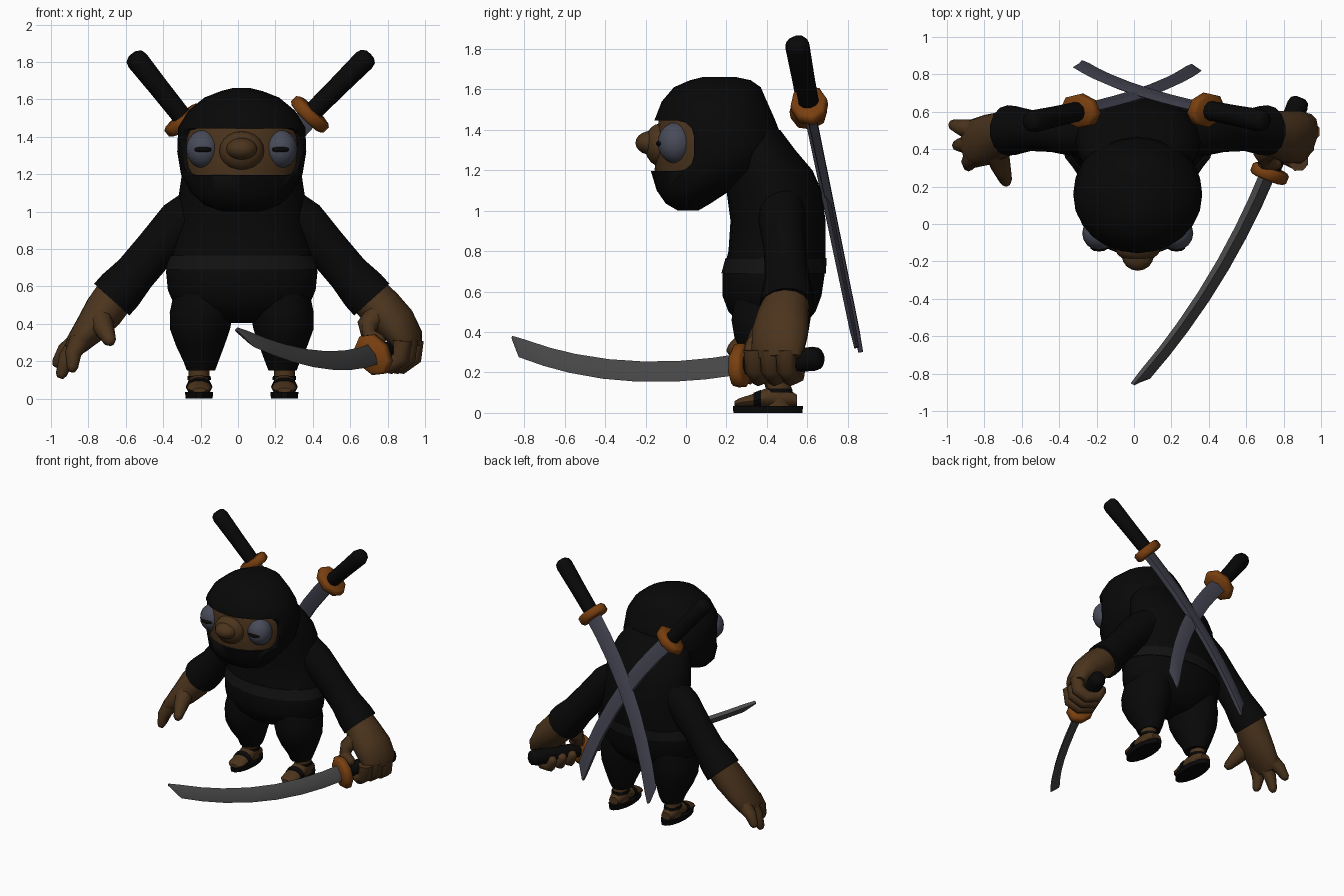
import bpy, bmesh, math
from mathutils import Vector as V

if "Cube" in bpy.data.objects:
    bpy.data.objects.remove(bpy.data.objects["Cube"])

CX = 0.02  # the body's mirror plane


def material(name, rgb):
    m = bpy.data.materials.new(name)
    m.diffuse_color = (*rgb, 1)
    m.use_nodes = True
    m.node_tree.nodes["Principled BSDF"].inputs["Base Color"].default_value = m.diffuse_color
    return m


CLOTH = material("black_cloth", (0.0025, 0.0025, 0.0025))
BELT = material("belt_cloth", (0.006, 0.006, 0.006))
SKIN = material("brown_skin", (0.07, 0.034, 0.012))
EYE = material("eye_grey", (0.065, 0.07, 0.1))
STEEL = material("grey_steel", (0.065, 0.065, 0.065))
BLUE_STEEL = material("blue_steel", (0.055, 0.055, 0.08))
BRASS = material("copper", (0.19, 0.05, 0.005))


def finish(name, bm, mat, angle=45):
    bmesh.ops.recalc_face_normals(bm, faces=bm.faces)
    me = bpy.data.meshes.new(name)
    bm.to_mesh(me)
    bm.free()
    me.materials.append(mat)
    me.shade_smooth()
    me.set_sharp_from_angle(angle=math.radians(angle))
    ob = bpy.data.objects.new(name, me)
    bpy.context.collection.objects.link(ob)
    return ob


def skin(name, rings, mat, angle=45):
    """Bridge equal-sized rings of points and cap both ends."""
    bm = bmesh.new()
    rs = [[bm.verts.new(p) for p in r] for r in rings]
    n = len(rs[0])
    for a, b in zip(rs, rs[1:]):
        for i in range(n):
            j = (i + 1) % n
            bm.faces.new((a[i], a[j], b[j], b[i]))
    bm.faces.new(rs[0])
    bm.faces.new(rs[-1])
    return finish(name, bm, mat, angle)


def loft(name, stations, mat, side=(1, 0, 0), n=14, axis=None, angle=45):
    """Elliptical rings (centre, radius along side, other radius) on a path."""
    pts = [V(s[0]) for s in stations]
    rings = []
    for i, (_, ra, rb) in enumerate(stations):
        t = V(axis) if axis else pts[min(i + 1, len(pts) - 1)] - pts[max(i - 1, 0)]
        t.normalize()
        u = V(side)
        u = (u - t * u.dot(t)).normalized()
        w = t.cross(u)
        rings.append([pts[i] + u * ra * math.cos(k * math.tau / n)
                      + w * rb * math.sin(k * math.tau / n) for k in range(n)])
    return skin(name, rings, mat, angle)


def stack(name, rows, mat, n=20, inset=0):
    """Horizontal rings given as z, front y, back y, half width."""
    return loft(name, [((CX, (a + b) / 2, z), r - inset, (b - a) / 2 - inset)
                       for z, a, b, r in rows], mat, n=n, axis=(0, 0, 1))


def ball(name, centre, radii, mat, seg=16):
    bm = bmesh.new()
    bmesh.ops.create_uvsphere(bm, u_segments=seg, v_segments=seg // 2 + 2, radius=1)
    for v in bm.verts:
        v.co = V([c + a * r for c, a, r in zip(centre, v.co, radii)])
    return finish(name, bm, mat, 60)


def finger(name, pts, r0, r1, side):
    """Tapered digit with a rounded tip."""
    pts = [V(p) for p in pts]
    m = len(pts) - 1
    st = [(p, r0 + (r1 - r0) * i / m, r0 + (r1 - r0) * i / m) for i, p in enumerate(pts)]
    d = (pts[-1] - pts[-2]).normalized()
    st.append((pts[-1] + d * r1 * 0.7, r1 * 0.55, r1 * 0.55))
    return loft(name, st, SKIN, side=side, n=8, angle=60)


def sword(name, guard, tip, pommel, hint, arc, steel):
    g, p1, p2 = V(guard), V(tip), V(pommel)
    chord = (p1 - g).normalized()
    bow = V(hint)
    bow = (bow - chord * bow.dot(chord)).normalized()
    flat = chord.cross(bow)
    # curved single-edged blade
    rings = []
    for t in (0, 0.12, 0.25, 0.4, 0.55, 0.7, 0.82, 0.94, 1):
        w = 0.06 - 0.012 * t
        c = g.lerp(p1, t) + bow * 4 * arc * t * (1 - t)
        th = 0.024 - 0.008 * t
        if t == 1:
            c, w, th = p1 - bow * 0.035, 0.008, 0.012
        rings.append([c + bow * w * a + flat * th * b for a, b in
                      ((-1, -0.85), (-1, 0.85), (0.2, 1), (1, 0), (0.2, -1))])
    skin(name + "_blade", rings, steel, 50)
    # octagonal guard
    d = (p2 - g).normalized()
    loft(name + "_guard", [(g + d * o, 0.122 * s, 0.092 * s) for o, s in
                           ((-0.033, 0.86), (-0.02, 1), (0.02, 1), (0.033, 0.86))],
         BRASS, side=bow, n=8, angle=50)
    # handle with rounded pommel
    L = (p2 - g).length
    loft(name + "_handle", [(g + d * o, r, r) for o, r in
                            ((0, 0.052), (L * 0.5, 0.055), (L - 0.03, 0.06),
                             (L, 0.052), (L + 0.015, 0.03))], CLOTH, side=bow, n=10)


# Torso and belt
stack("torso", [(0.405, .34, .54, .08), (0.44, .27, .59, .24), (0.5, .21, .64, .36),
                (0.58, .18, .67, .395), (0.68, .18, .685, .405), (0.8, .21, .69, .37),
                (0.95, .22, .69, .34), (1.1, .2, .67, .335), (1.2, .2, .625, .32),
                (1.3, .2, .54, .29), (1.4, .2, .465, .22)], CLOTH)
stack("belt", [(0.69, .175, .692, .408), (0.765, .195, .695, .387)], BELT)

# Hood with the face opening cut out, and the face just inside it
HEAD = [(1.0, -.04, .06, .1), (1.035, -.1, .12, .2), (1.1, -.145, .22, .27),
        (1.2, -.175, .45, .325), (1.32, -.17, .49, .345), (1.45, -.155, .44, .34),
        (1.54, -.12, .4, .285), (1.61, -.06, .37, .2), (1.645, .02, .32, .11),
        (1.66, .08, .25, .05)]
hood = stack("hood", HEAD, CLOTH, 24)
stack("face", HEAD[2:7], SKIN, 24, inset=0.02)
bm = bmesh.new()
bmesh.ops.create_cube(bm, size=1)
for v in bm.verts:
    v.co = V((CX + v.co.x, -0.22 + v.co.y * 0.52, 1.32 + v.co.z * 0.25))
bmesh.ops.bevel(bm, geom=list(bm.edges), offset=0.08, segments=3, profile=0.5, affect='EDGES')
cutter = finish("face_opening_cutter", bm, CLOTH)
cutter.hide_render = True
mod = hood.modifiers.new("opening", 'BOOLEAN')
mod.operation, mod.object = 'DIFFERENCE', cutter
bpy.context.view_layer.objects.active = hood
bpy.ops.object.modifier_apply(modifier=mod.name)
bpy.data.objects.remove(cutter)

# Nose
ball("muzzle", (CX, -0.13, 1.325), (0.12, 0.075, 0.105), SKIN)
ball("nose", (CX, -0.17, 1.335), (0.085, 0.08, 0.06), SKIN)

for s, tag in ((-1, "left"), (1, "right")):
    def x(v):
        return CX + s * v

    # Eyes
    ball("eye_" + tag, (x(0.207), -0.05, 1.335), (0.09, 0.09, 0.102), EYE)
    ball("pupil_" + tag, (x(0.207), -0.125, 1.332), (0.05, 0.023, 0.017), CLOTH, 10)
    # Sleeves
    loft("sleeve_" + tag, [((x(.2), .47, 1.04), .12, .12), ((x(.33), .475, .94), .115, .13),
                           ((x(.46), .49, .8), .105, .115), ((x(.57), .5, .67), .11, .115),
                           ((x(.65), .5, .58), .13, .13), ((x(.695), .5, .53), .135, .13)],
         CLOTH, side=(0, 1, 0))
    # Trouser legs
    loft("trouser_leg_" + tag, [((x(.19), .43, .58), .17, .19), ((x(.215), .42, .46), .17, .2),
                                ((x(.223), .42, .37), .16, .185), ((x(.222), .43, .28), .128, .15),
                                ((x(.218), .45, .2), .094, .11), ((x(.218), .45, .15), .075, .088)],
         CLOTH, axis=(0, 0, 1))
    # Ankles, feet and sandals
    fx = x(.228)
    loft("ankle_" + tag, [((fx, .46, .18), .055, .06), ((fx, .46, .03), .058, .07)],
         SKIN, n=10, axis=(0, 0, 1))
    loft("foot_" + tag, [((fx, .55, .06), .04, .03), ((fx, .5, .075), .056, .05),
                         ((fx, .42, .08), .06, .055), ((fx, .33, .06), .066, .035),
                         ((fx, .265, .05), .06, .024), ((fx, .24, .045), .035, .014)],
         SKIN, n=10, axis=(0, -1, 0))
    loft("sandal_sole_" + tag, [((fx, .405, 0), .072, .175), ((fx, .405, .035), .075, .178)],
         CLOTH, n=14, axis=(0, 0, 1))
    loft("sandal_strap_" + tag, [((fx, .37, .068), .07, .048), ((fx, .335, .06), .071, .042)],
         CLOTH, n=10, axis=(0, -1, 0))
    loft("ankle_strap_" + tag, [((fx, .46, .1), .063, .072), ((fx, .46, .12), .062, .068)],
         CLOTH, n=10, axis=(0, 0, 1))

# Open hand
loft("open_palm", [((-.65, .5, .56), .11, .112), ((-.715, .475, .47), .125, .11),
                   ((-.785, .45, .38), .135, .09), ((-.86, .43, .295), .13, .065),
                   ((-.89, .425, .255), .10, .045)], SKIN, side=(0, 1, 0), angle=60)
for i, (by, tip) in enumerate(((.50, (-.967, .53, .19)), (.43, (-.945, .42, .13)),
                               (.36, (-.885, .31, .165)))):
    base = V((-.845, by, .31))
    mid = base.lerp(V(tip), 0.55) + V((-.015, 0, .01))
    finger("open_finger_%d" % (i + 1), (base, mid, tip), .058, .03, (0, 1, 0))
finger("open_thumb", ((-.74, .4, .43), (-.71, .3, .36), (-.685, .23, .31)), .07, .034, (1, 0, 0))

# Gripping hand
grip = V((.37, .93, 0)).normalized()
out = V((grip.y, -grip.x, 0))
loft("grip_palm", [((.69, .5, .56), .11, .112), ((.77, .48, .48), .13, .115),
                   ((.85, .465, .4), .145, .105), ((.905, .455, .32), .14, .08),
                   ((.92, .455, .27), .12, .055)], SKIN, side=grip, angle=60)
for i, k in enumerate((-.09, -.005, .08)):
    c = V((.81, .46, 0)) + grip * k
    finger("grip_finger_%d" % (i + 1), [c + out * o + V((0, 0, z)) for o, z in
                                        ((.11, .31), (.105, .22), (.04, .175),
                                         (-.04, .185), (-.075, .25))], .055, .034, grip)
finger("grip_thumb", ((.75, .42, .46), (.69, .37, .39), (.7, .335, .335), (.76, .32, .31)),
       .065, .035, (0, 1, 0))

# Held sword and the two crossed on the back
sword("held_sword", (.725, .27, .235), (.01, -.87, .34), (.885, .66, .27),
      (.6, -.38, -1), .1, STEEL)
sword("back_sword_right", (.385, .61, 1.52), (-.31, .86, .32), (.695, .55, 1.83),
      (-1.2, -.14, .69), .085, BLUE_STEEL)
sword("back_sword_left", (-.285, .605, 1.49), (.34, .84, .34), (-.555, .545, 1.83),
      (1.2, -.14, .69), .085, BLUE_STEEL)
